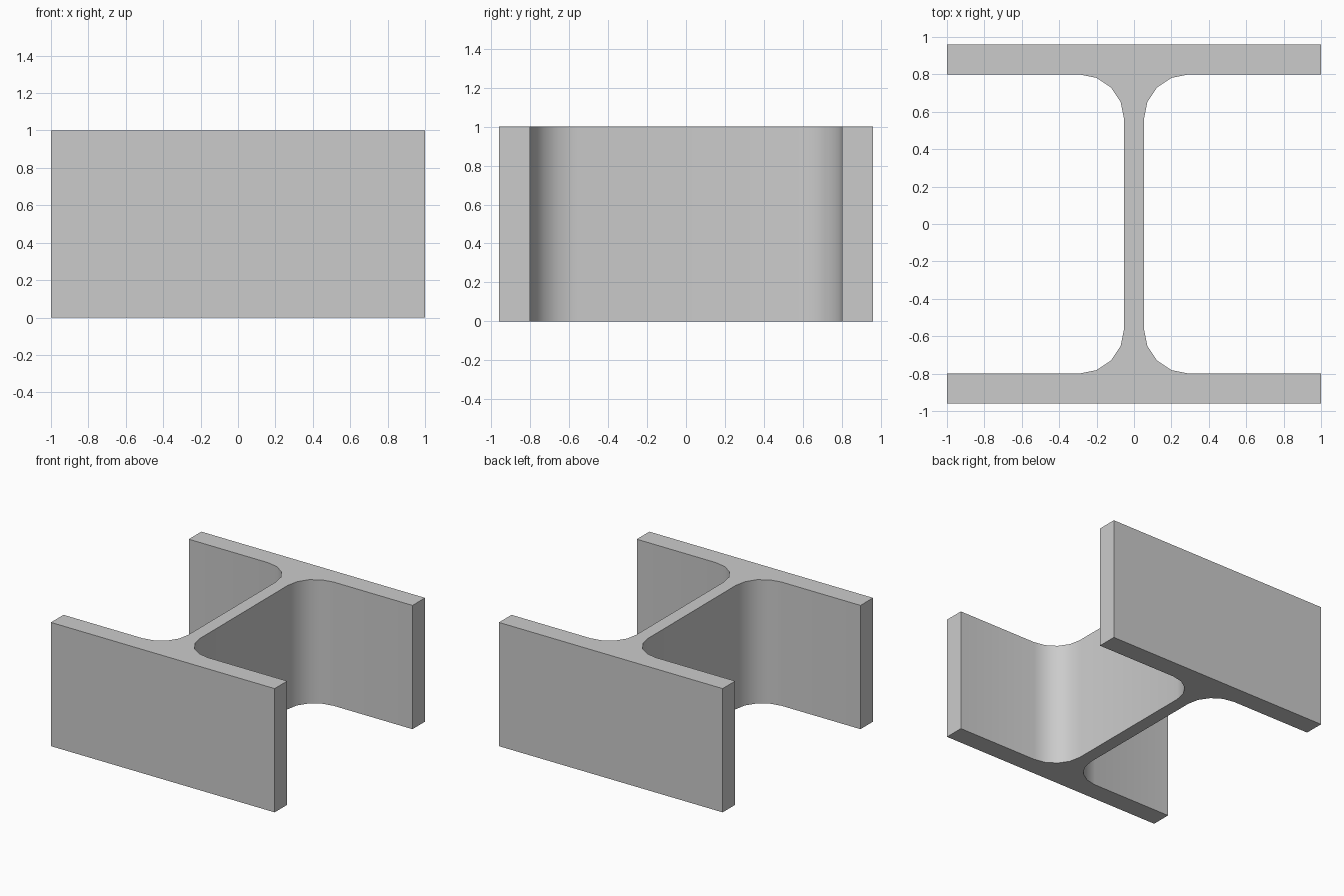
import bpy
import bmesh
from math import cos, sin, pi, radians

cube = bpy.data.objects.get("Cube")
if cube:
    bpy.data.objects.remove(cube, do_unlink=True)

# Beam dimensions
HALF_WIDTH, HALF_DEPTH, HEIGHT = 1.0, 0.96, 1.0
HALF_WEB, FLANGE_INNER = 0.053, 0.80
FILLET, STEPS = 0.24, 4

# Plain steel material
steel = bpy.data.materials.new("steel grey")
steel.use_nodes = True
colour = (0.6, 0.6, 0.6, 1)
steel.diffuse_color = colour
steel.node_tree.nodes["Principled BSDF"].inputs["Base Color"].default_value = colour

# One quarter of the section: flange edge, then the fillet down to the web
quarter = [(HALF_WIDTH, HALF_DEPTH), (HALF_WIDTH, FLANGE_INNER)]
for i in range(STEPS + 1):
    a = pi / 2 + i * pi / 2 / STEPS
    quarter.append((HALF_WEB + FILLET + FILLET * cos(a),
                    FLANGE_INNER - FILLET + FILLET * sin(a)))

# Mirror the quarter into the closed I-shaped outline
right = quarter + [(x, -y) for x, y in reversed(quarter)]
outline = right + [(-x, y) for x, y in reversed(right)]

# Extrude the outline upwards
bm = bmesh.new()
face = bm.faces.new([bm.verts.new((x, y, 0)) for x, y in outline])
top = bmesh.ops.extrude_face_region(bm, geom=[face], use_keep_orig=True)
bmesh.ops.translate(bm, vec=(0, 0, HEIGHT),
                    verts=[v for v in top["geom"] if isinstance(v, bmesh.types.BMVert)])
bmesh.ops.recalc_face_normals(bm, faces=bm.faces)
mesh = bpy.data.meshes.new("i_beam")
bm.to_mesh(mesh)
bm.free()
mesh.materials.append(steel)
beam = bpy.data.objects.new("i_beam", mesh)
bpy.context.collection.objects.link(beam)

# Smooth fillets, sharp corners
bpy.context.view_layer.objects.active = beam
beam.select_set(True)
bpy.ops.object.shade_smooth_by_angle(angle=radians(30))
